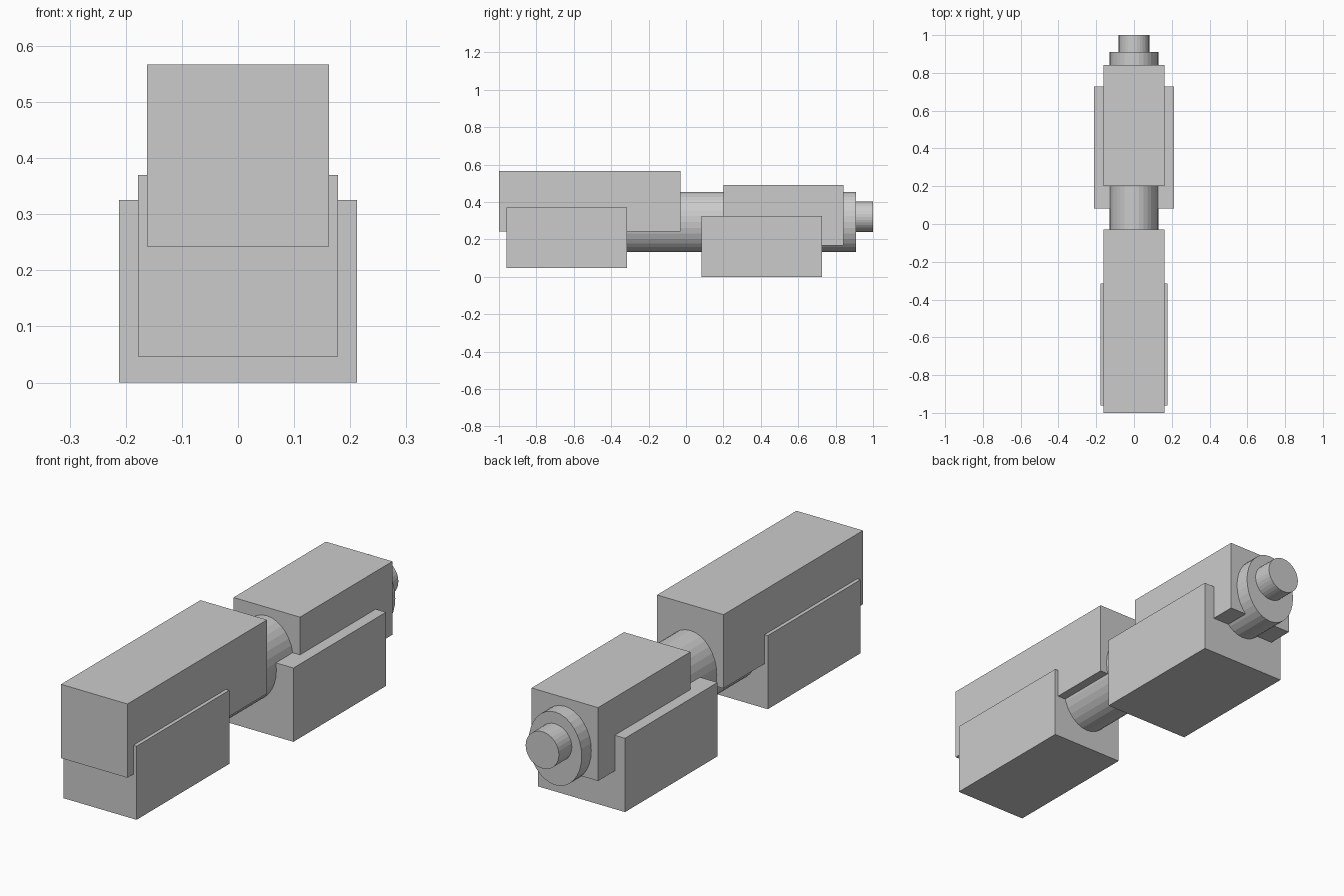
import bpy, bmesh
from math import radians
from mathutils import Matrix

if "Cube" in bpy.data.objects:
    bpy.data.objects.remove(bpy.data.objects["Cube"])


def finish(name, bm):
    mesh = bpy.data.meshes.new(name)
    bm.to_mesh(mesh)
    bm.free()
    obj = bpy.data.objects.new(name, mesh)
    bpy.context.collection.objects.link(obj)
    return obj


def block(name, half_width, y0, y1, z0, z1):
    bm = bmesh.new()
    place = Matrix.Translation((0, (y0 + y1) / 2, (z0 + z1) / 2))
    size = Matrix.Diagonal((2 * half_width, y1 - y0, z1 - z0, 1))
    bmesh.ops.create_cube(bm, size=1, matrix=place @ size)
    return finish(name, bm)


def rod(name, rx, rz, y0, y1, z):
    bm = bmesh.new()
    place = Matrix.Translation((0, (y0 + y1) / 2, z))
    size = Matrix.Diagonal((rx, y1 - y0, rz, 1))
    turn = Matrix.Rotation(radians(90), 4, 'X')
    bmesh.ops.create_cone(bm, cap_ends=True, segments=32, radius1=1, radius2=1,
                          depth=1, matrix=place @ size @ turn)
    return finish(name, bm)


# Front pair of housings
block("front_upper_block", 0.162, -1.0, -0.03, 0.242, 0.567)
block("front_lower_block", 0.178, -0.96, -0.315, 0.046, 0.37)

# Rear pair of housings
block("rear_upper_block", 0.162, 0.2, 0.843, 0.168, 0.491)
block("rear_lower_block", 0.212, 0.083, 0.727, 0.0, 0.325)

# Oval core and the narrow tip at the back
rod("core_barrel", 0.129, 0.161, -0.4, 0.91, 0.293)
rod("rear_tip", 0.081, 0.081, 0.8, 1.0, 0.321)
